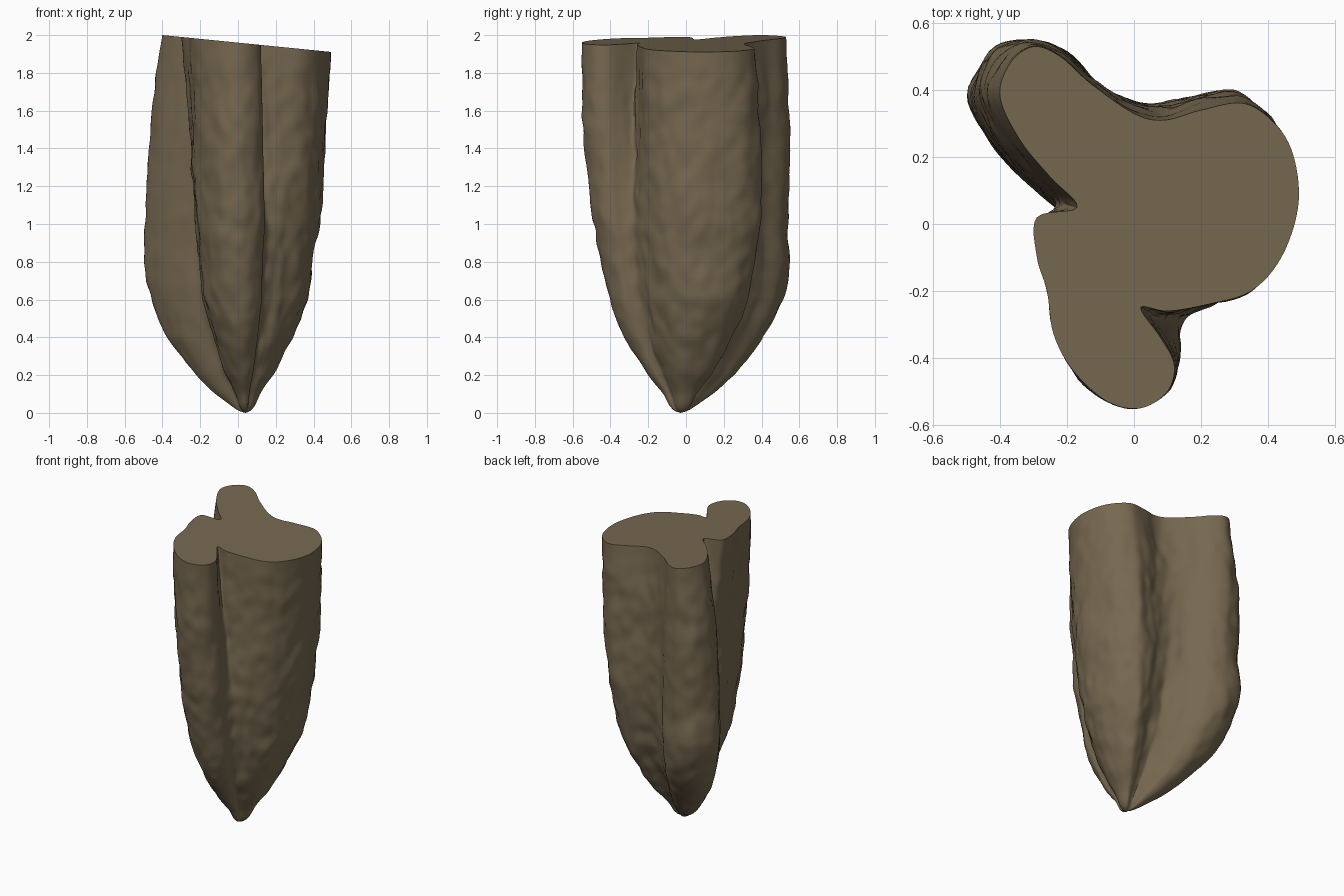
import bpy
import bmesh
import math
from mathutils import Vector, noise

old = bpy.data.objects.get("Cube")
if old:
    bpy.data.objects.remove(old, do_unlink=True)

HEIGHT = 1.96
MIDDLE = 1.0
TIP = Vector((0.04, -0.03))
RINGS = 90
STEPS = 6

# Matching three-lobed outlines: the cut top and the middle of the body
TOP = [(.49, .05), (.48, .19), (.43, .29), (.33, .36), (.2, .34), (.09, .31),
       (0, .33), (-.13, .42), (-.22, .5), (-.3, .53), (-.37, .48), (-.4, .38),
       (-.34, .25), (-.25, .14), (-.17, .05), (-.29, .02), (-.29, -.1),
       (-.26, -.2), (-.24, -.33), (-.18, -.44), (-.08, -.53), (.02, -.55),
       (.1, -.5), (.12, -.42), (.08, -.34), (.02, -.25), (.1, -.26),
       (.22, -.24), (.35, -.2), (.44, -.1)]
MID = [(.43, .05), (.42, .18), (.38, .3), (.29, .39), (.2, .39), (.1, .36),
       (0, .36), (-.1, .41), (-.19, .5), (-.3, .54), (-.42, .5), (-.49, .38),
       (-.43, .25), (-.36, .16), (-.27, .08), (-.21, .02), (-.23, -.06),
       (-.22, -.17), (-.2, -.29), (-.15, -.4), (-.07, -.47), (.02, -.49),
       (.1, -.45), (.14, -.39), (.14, -.33), (.155, -.28), (.2, -.25),
       (.26, -.22), (.33, -.16), (.4, -.07)]

# Taper towards the tip (height, scale): the back lobe stays fuller
BACK_TAPER = [(0, 0), (.01, .07), (.04, .15), (.1, .3), (.2, .5), (.4, .78),
              (.5, .88), (.6, .95), (.7, 1), (.8, 1.02), (1, 1)]
MAIN_TAPER = [(0, 0), (.01, .07), (.04, .13), (.1, .2), (.2, .38), (.4, .64),
              (.5, .74), (.6, .82), (.8, .92), (1, 1)]


def spline(a, b, c, d, t):
    """Catmull-Rom blend between b and c."""
    return b + (c - a) * (t / 2) + (a * 2 - b * 5 + c * 4 - d) * (t * t / 2) \
        + (b * 3 - a - c * 3 + d) * (t ** 3 / 2)


def smooth_outline(points):
    pts = [Vector(p) for p in points]
    n = len(pts)
    return [spline(pts[i - 1], pts[i], pts[(i + 1) % n], pts[(i + 2) % n], s / STEPS)
            for i in range(n) for s in range(STEPS)]


def taper(keys, h):
    for (h0, s0), (h1, s1) in zip(keys, keys[1:]):
        if h <= h1:
            return s0 + (s1 - s0) * (h - h0) / (h1 - h0)
    return 1.0


def surface_point(top, mid, h):
    """Point of the body at height h for one pair of outline points."""
    if h >= MIDDLE:
        # The front lobe reaches its full width lower down than the others
        t = (h - MIDDLE) / (HEIGHT - MIDDLE)
        p = mid.lerp(top, t ** (1.4 + 1.5 * min(mid.y, 0)))
        p = p * (1 + 0.025 * math.sin(math.pi * t))
    else:
        away = (mid - TIP).normalized()
        facing_back = away.dot(Vector((-1, 1)).normalized())
        back = min(1, max(0, (facing_back - 0.75) * 6))
        scale = taper(MAIN_TAPER, h) * (1 - back) + taper(BACK_TAPER, h) * back
        p = TIP + (mid - TIP) * scale
    # Uneven, lumpy skin
    lump = noise.noise(Vector((p.x * 7, p.y * 7, h * 4)))
    fine = noise.noise(Vector((p.x * 16, p.y * 16, h * 11)))
    fade = min(1, h * 3) * min(1, (HEIGHT - h) * 5)
    p = p + (p - TIP).normalized() * (lump * 0.013 + fine * 0.01) * fade
    slope = -0.1 * p.x * (h / HEIGHT) ** 3
    return (p.x, p.y, h + slope)


# Loft the body from the tip up to the slanted cut
top_outline = smooth_outline(TOP)
mid_outline = smooth_outline(MID)
bm = bmesh.new()
tip = bm.verts.new((TIP.x, TIP.y, 0))
rings = []
for r in range(1, RINGS + 1):
    h = HEIGHT * (r / RINGS) ** 1.25
    rings.append([bm.verts.new(surface_point(a, b, h))
                  for a, b in zip(top_outline, mid_outline)])

count = len(top_outline)
for i in range(count):
    j = (i + 1) % count
    bm.faces.new((tip, rings[0][j], rings[0][i]))
    for low, high in zip(rings, rings[1:]):
        bm.faces.new((low[i], low[j], high[j], high[i]))

# Flat cut surface
cap = bm.faces.new(rings[-1])
cap.normal_update()
bmesh.ops.triangulate(bm, faces=[cap], ngon_method='EAR_CLIP')
bmesh.ops.recalc_face_normals(bm, faces=bm.faces)

mesh = bpy.data.meshes.new("lobed_body")
bm.to_mesh(mesh)
bm.free()
body = bpy.data.objects.new("lobed_body", mesh)
bpy.context.collection.objects.link(body)

# Single earthy colour
mat = bpy.data.materials.new("earthy_brown")
mat.use_nodes = True
colour = (0.185, 0.14, 0.081, 1)
mat.diffuse_color = colour
shader = mat.node_tree.nodes["Principled BSDF"]
shader.inputs["Base Color"].default_value = colour
shader.inputs["Roughness"].default_value = 0.9
mesh.materials.append(mat)

bpy.ops.object.select_all(action='DESELECT')
body.select_set(True)
bpy.context.view_layer.objects.active = body
bpy.ops.object.shade_smooth_by_angle(angle=math.radians(45))
